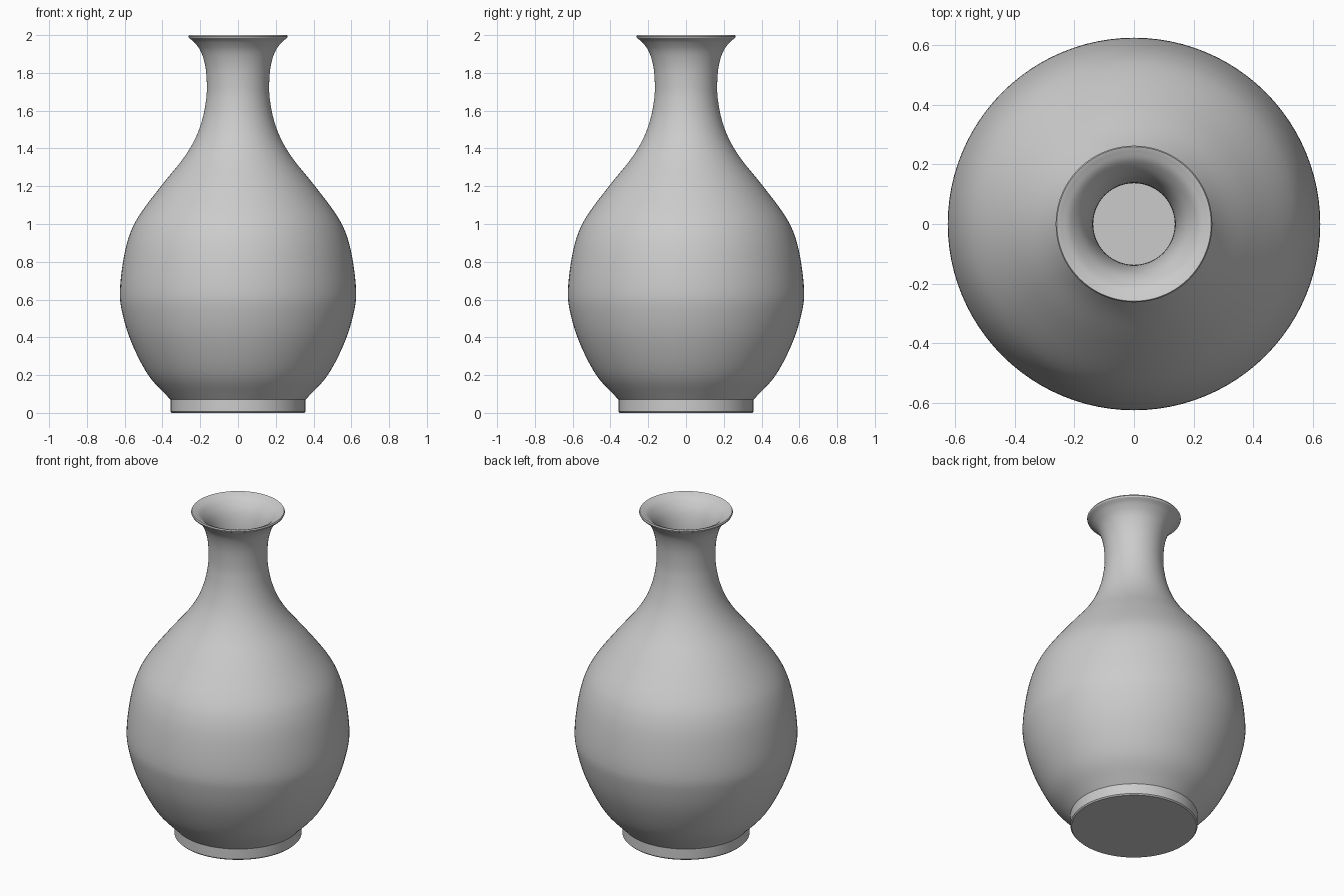
import bpy, bmesh, math
from mathutils import Vector

if "Cube" in bpy.data.objects:
    bpy.data.objects.remove(bpy.data.objects["Cube"])


def smooth_curve(pts, n=5):
    """Catmull-Rom samples through (radius, height) points."""
    p = [Vector(q) for q in pts]
    p = [2 * p[0] - p[1]] + p + [2 * p[-1] - p[-2]]
    out = []
    for a, b, c, d in zip(p, p[1:], p[2:], p[3:]):
        for i in range(n):
            t = i / n
            out.append(0.5 * (2 * b + (c - a) * t + (2 * a - 5 * b + 4 * c - d) * t * t
                              + (3 * b - a - 3 * c + d) * t ** 3))
    return out + [p[-2]]


def lathe(name, profile, sides=96):
    """Revolve a profile that begins and ends on the z axis."""
    bm = bmesh.new()
    verts = [bm.verts.new((r, 0, z)) for r, z in profile]
    edges = [bm.edges.new(e) for e in zip(verts, verts[1:])]
    bmesh.ops.spin(bm, geom=verts + edges, axis=(0, 0, 1), cent=(0, 0, 0),
                   angle=math.tau, steps=sides, use_merge=True)
    bmesh.ops.remove_doubles(bm, verts=bm.verts, dist=1e-5)
    bmesh.ops.recalc_face_normals(bm, faces=bm.faces)
    mesh = bpy.data.meshes.new(name)
    bm.to_mesh(mesh)
    bm.free()
    obj = bpy.data.objects.new(name, mesh)
    bpy.context.collection.objects.link(obj)
    bpy.context.view_layer.objects.active = obj
    obj.select_set(True)
    bpy.ops.object.shade_smooth_by_angle(angle=math.radians(30))
    return obj


# Foot ring with softened bottom edge
foot = [(0, 0), (0.35, 0), (0.357, 0.007), (0.357, 0.07)]

# Outer wall: belly, shoulder, neck and flared lip
outer = smooth_curve([(0.362, 0.075), (0.475, 0.2), (0.567, 0.38), (0.615, 0.54),
                      (0.625, 0.65), (0.607, 0.81), (0.575, 0.94), (0.52, 1.05),
                      (0.40, 1.21), (0.295, 1.34), (0.23, 1.445), (0.19, 1.55),
                      (0.17, 1.65), (0.165, 1.73), (0.172, 1.83), (0.195, 1.91),
                      (0.23, 1.96), (0.26, 1.985)])

# Rounded rim
rim = [(0.263, 1.993), (0.259, 2.0)]

# Inner wall following the outside, down to a flat floor
inner = smooth_curve([(0.252, 1.998), (0.21, 1.975), (0.168, 1.92), (0.145, 1.84),
                      (0.137, 1.73), (0.142, 1.65), (0.162, 1.55), (0.202, 1.44),
                      (0.267, 1.335), (0.375, 1.20), (0.495, 1.04), (0.547, 0.93),
                      (0.578, 0.81), (0.595, 0.65), (0.585, 0.54), (0.54, 0.39),
                      (0.452, 0.22), (0.345, 0.10)])
floor = [(0, 0.10)]

lathe("vase", foot + outer + rim + inner + floor)
